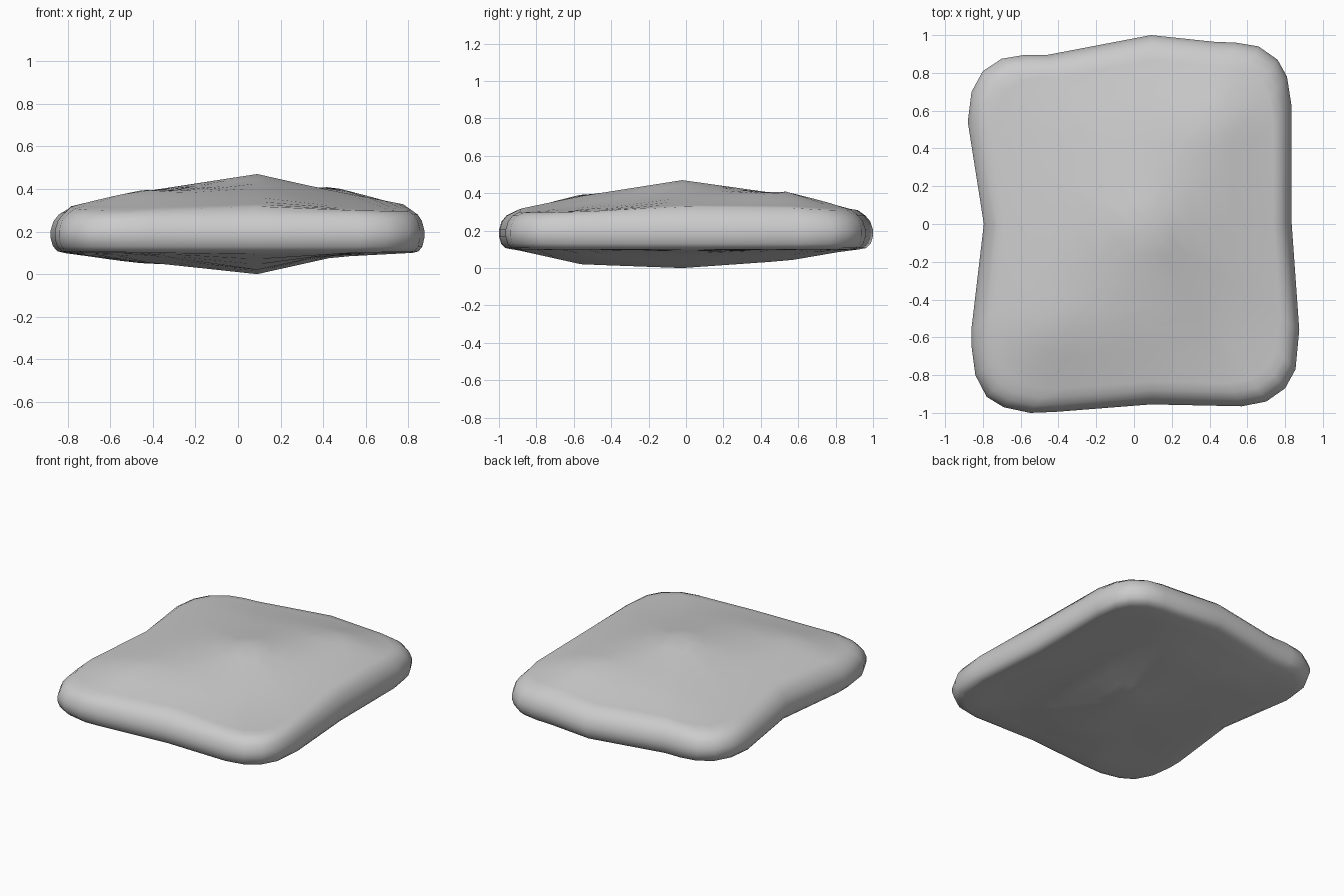
import bpy, bmesh

if "Cube" in bpy.data.objects:
    bpy.data.objects.remove(bpy.data.objects["Cube"])

# Footprint of the cushion, counter-clockwise from the back middle
OUTLINE = [(.09, 1), (-.46, .895), (-.58, .895), (-.70, .875), (-.80, .81), (-.86, .70), (-.88, .54),
           (-.795, 0), (-.86, -.55), (-.86, -.65), (-.84, -.80), (-.78, -.915), (-.69, -.97), (-.55, -1),
           (-.42, -.995), (.09, -.955), (.57, -.965), (.70, -.94), (.80, -.87), (.855, -.77), (.875, -.56),
           (.835, 0), (.835, .62), (.81, .78), (.76, .87), (.66, .94), (.54, .96), (.42, .965)]
CX, CY = .09, -.02

# Coarse height fields (rows run from front to back)
XS = [-.82, -.47, .09, .45, .82]
YS = [-.92, -.56, -.02, .55, .90]
TOP = [[.29, .30, .31, .30, .29],
       [.31, .395, .385, .33, .30],
       [.31, .385, .47, .39, .32],
       [.30, .345, .39, .41, .31],
       [.29, .30, .31, .31, .29]]
BOTTOM = [[.10, .10, .10, .10, .10],
          [.10, .095, .02, .095, .10],
          [.10, .06, .0, .08, .10],
          [.10, .05, .04, .095, .10],
          [.10, .10, .10, .10, .10]]


def locate(v, knots):
    v = min(max(v, knots[0]), knots[-1])
    i = max(k for k in range(len(knots) - 1) if knots[k] <= v)
    return i, (v - knots[i]) / (knots[i + 1] - knots[i])


def height(x, y, grid):
    i, u = locate(x, XS)
    j, v = locate(y, YS)
    low = grid[j][i] * (1 - u) + grid[j][i + 1] * u
    high = grid[j + 1][i] * (1 - u) + grid[j + 1][i + 1] * u
    return low * (1 - v) + high * v


bm = bmesh.new()


def ring(scale, z):
    """One loop of the outline; z is a number or a height field."""
    loop = []
    for x, y in OUTLINE:
        px, py = CX + (x - CX) * scale, CY + (y - CY) * scale
        pz = height(px, py, z) if isinstance(z, list) else z
        loop.append(bm.verts.new((px, py, pz)))
    return loop


# Underside, rounded rim, then domed top
rings = [ring(s, BOTTOM) for s in (.15, .3, .45, .58, .7, .82, .93)]
rings += [ring(s, z) for s, z in ((.965, .107), (.988, .13), (1, .17), (1, .205), (.985, .25), (.96, .28))]
rings += [ring(s, TOP) for s in (.92, .87, .8, .7, .58, .45, .3, .15)]
n = len(OUTLINE)
for a, b in zip(rings, rings[1:]):
    for k in range(n):
        bm.faces.new((a[k], a[(k + 1) % n], b[(k + 1) % n], b[k]))
for loop, z in ((rings[0], 0), (rings[-1], .47)):
    tip = bm.verts.new((CX, CY, z))
    for k in range(n):
        bm.faces.new((loop[k], loop[(k + 1) % n], tip))
bmesh.ops.recalc_face_normals(bm, faces=bm.faces)
for f in bm.faces:
    f.smooth = True

mesh = bpy.data.meshes.new("cushion")
bm.to_mesh(mesh)
bm.free()
bpy.context.collection.objects.link(bpy.data.objects.new("cushion", mesh))
